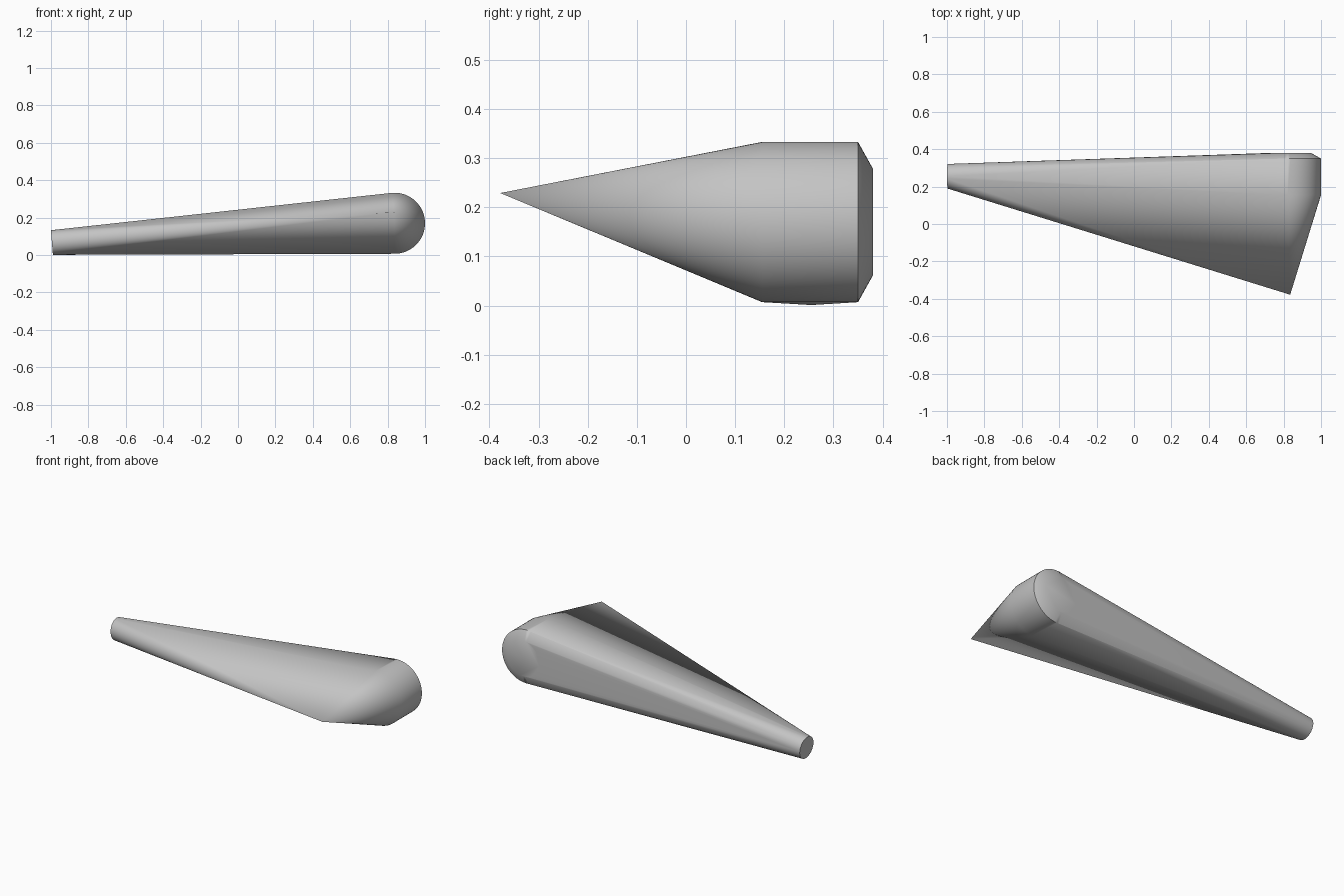
import bpy
import bmesh
import math
from mathutils import Vector

cube = bpy.data.objects.get("Cube")
if cube:
    bpy.data.objects.remove(cube, do_unlink=True)

SEGMENTS = 64


def ring(bm, center, radius, axis_u, axis_v):
    """Add a circle of points spanned by two perpendicular axes."""
    for i in range(SEGMENTS):
        a = 2 * math.pi * i / SEGMENTS
        offset = axis_u * math.cos(a) + axis_v * math.sin(a)
        bm.verts.new(Vector(center) + offset * radius)


X, Y, Z = Vector((1, 0, 0)), Vector((0, 1, 0)), Vector((0, 0, 1))
bm = bmesh.new()

# Round thick end: straight barrel with a chamfered back
for y, radius in ((0.155, 0.163), (0.35, 0.163), (0.38, 0.109)):
    ring(bm, (0.837, y, 0.17), radius, X, Z)

# Small, slightly tilted disc at the narrow end
tilt = Vector((-0.08, 0, 1)).normalized()
ring(bm, (-0.995, 0.255, 0.067), 0.066, Y, tilt)

# Pointed front tip
bm.verts.new((0.835, -0.378, 0.229))

# Stretch one tapered skin around all the sections
hull = bmesh.ops.convex_hull(bm, input=bm.verts[:], use_existing_faces=False)
loose = [v for v in bm.verts if not v.link_faces]
bmesh.ops.delete(bm, geom=loose, context="VERTS")
bmesh.ops.dissolve_limit(bm, angle_limit=math.radians(0.05),
                         verts=bm.verts[:], edges=bm.edges[:])
bmesh.ops.recalc_face_normals(bm, faces=bm.faces[:])

mesh = bpy.data.meshes.new("tapered_body")
bm.to_mesh(mesh)
bm.free()
body = bpy.data.objects.new("tapered_body", mesh)
bpy.context.collection.objects.link(body)

# Plain grey surface
grey = bpy.data.materials.new("plain_grey")
grey.use_nodes = True
color = (0.55, 0.55, 0.55, 1)
grey.diffuse_color = color
grey.node_tree.nodes["Principled BSDF"].inputs["Base Color"].default_value = color
mesh.materials.append(grey)

# Smooth curved sides, crisp rims
bpy.ops.object.select_all(action="DESELECT")
body.select_set(True)
bpy.context.view_layer.objects.active = body
bpy.ops.object.shade_smooth_by_angle(angle=math.radians(30))
